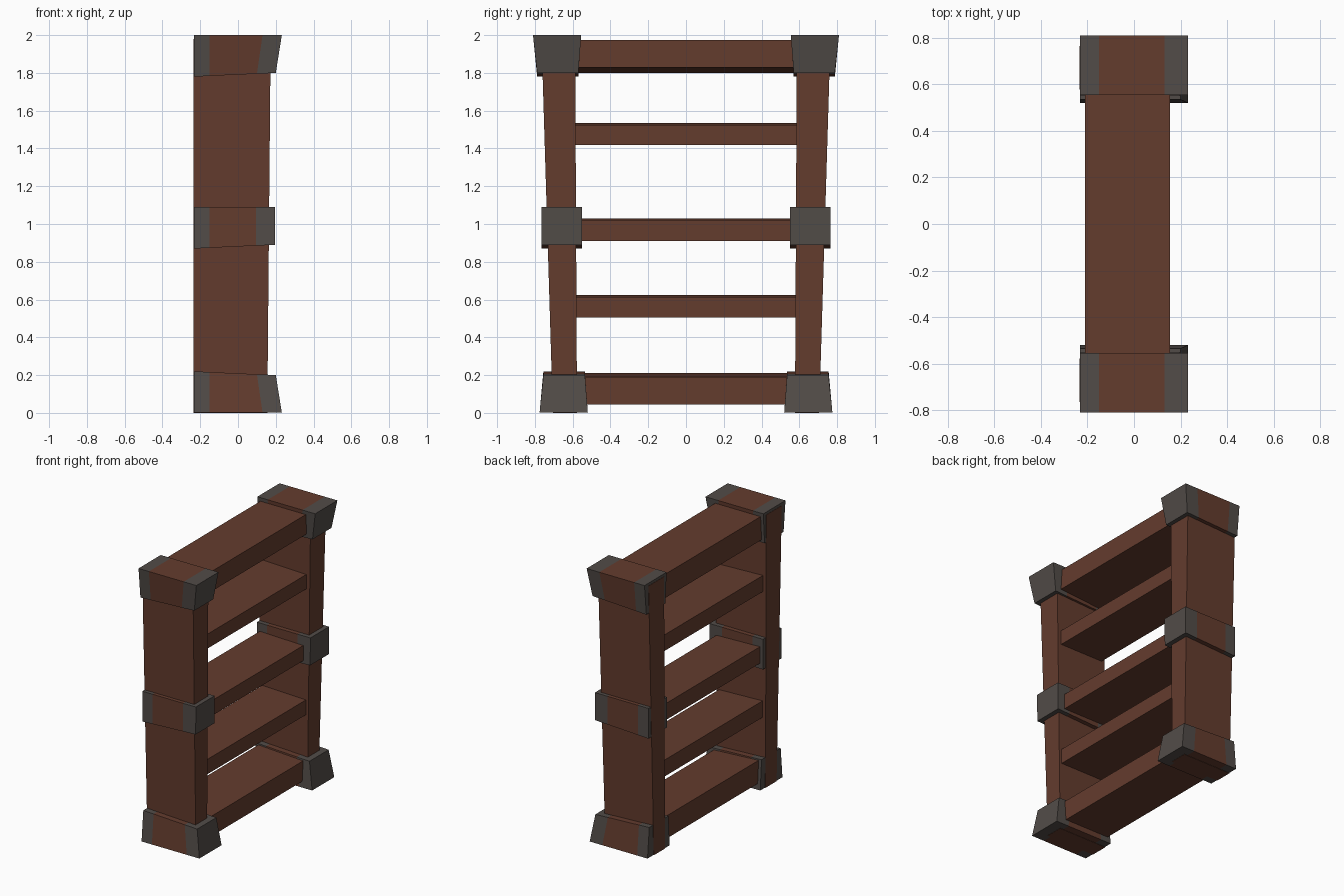
import bpy, bmesh

if "Cube" in bpy.data.objects:
    bpy.data.objects.remove(bpy.data.objects["Cube"])


def material(name, rgb):
    m = bpy.data.materials.new(name)
    m.diffuse_color = (*rgb, 1)
    m.use_nodes = True
    m.node_tree.nodes["Principled BSDF"].inputs["Base Color"].default_value = m.diffuse_color
    return m


WOOD = material("brown wood", (0.127, 0.045, 0.027))
GREY = material("dark grey metal", (0.084, 0.072, 0.065))


def loft(name, rings, grey=()):
    """Skin a row of four-point rings; segments listed in grey turn metal."""
    bm = bmesh.new()
    vs = [[bm.verts.new(p) for p in ring] for ring in rings]
    last = len(vs) - 2
    for s in range(last + 1):
        for i in range(4):
            j = (i + 1) % 4
            f = bm.faces.new((vs[s][i], vs[s][j], vs[s + 1][j], vs[s + 1][i]))
            f.material_index = int(s in grey)
    for ring, s in ((vs[0], 0), (vs[-1], last)):
        bm.faces.new(ring).material_index = int(s in grey)
    bmesh.ops.recalc_face_normals(bm, faces=bm.faces)
    me = bpy.data.meshes.new(name)
    bm.to_mesh(me)
    bm.free()
    me.materials.append(WOOD)
    me.materials.append(GREY)
    ob = bpy.data.objects.new(name, me)
    bpy.context.collection.objects.link(ob)


# collars: bottom (z back, z front, y inner, y outer, x band, x front), then top
COLLARS = {
    "foot_collar": ((0.002, 0.002, 0.52, 0.775, 0.13, 0.232),
                    (0.22, 0.20, 0.535, 0.755, 0.10, 0.20)),
    "middle_collar": ((0.87, 0.89, 0.55, 0.765, 0.095, 0.195),
                      (1.09, 1.09, 0.55, 0.765, 0.095, 0.197)),
    "top_collar": ((1.78, 1.80, 0.57, 0.788, 0.10, 0.20),
                   (2.0, 2.0, 0.555, 0.81, 0.13, 0.232)),
}
BACK = -0.233

for side, sy in (("left", -1), ("right", 1)):
    # tapered upright, flush at the back
    loft(side + "_upright", [
        [(-0.235, sy * yi, z), (xf, sy * yi, z), (xf, sy * yo, z), (-0.235, sy * yo, z)]
        for z, yi, yo, xf in ((0, 0.577, 0.705, 0.155), (1.98, 0.587, 0.765, 0.173))])
    # collars with metal ends and a wooden middle
    for name, ends in COLLARS.items():
        rings = []
        for k in range(4):
            pts = []
            for zb, zf, yi, yo, xm, xf in ends:
                x = (BACK, -0.15, xm, xf)[k]
                z = zb + (zf - zb) * (x - BACK) / (xf - BACK)
                pts.append([(x, sy * yi, z), (x, sy * yo, z)])
            rings.append(pts[0] + pts[1][::-1])
        loft(side + "_" + name, rings, grey=(0, 2))

# shelves: half length, front x, z (bottom back, bottom front, top front, top back)
SHELVES = [
    (0.57, 0.15, 0.045, 0.045, 0.19, 0.21),
    (0.60, 0.14, 0.505, 0.505, 0.613, 0.625),
    (0.60, 0.14, 0.91, 0.91, 1.02, 1.03),
    (0.60, 0.14, 1.418, 1.418, 1.523, 1.535),
    (0.60, 0.155, 1.80, 1.828, 1.973, 1.973),
]
for n, (h, xf, b0, b1, t1, t0) in enumerate(SHELVES, 1):
    loft(f"shelf_{n}", [[(-0.21, y, b0), (xf, y, b1), (xf, y, t1), (-0.21, y, t0)]
                        for y in (-h, h)])
